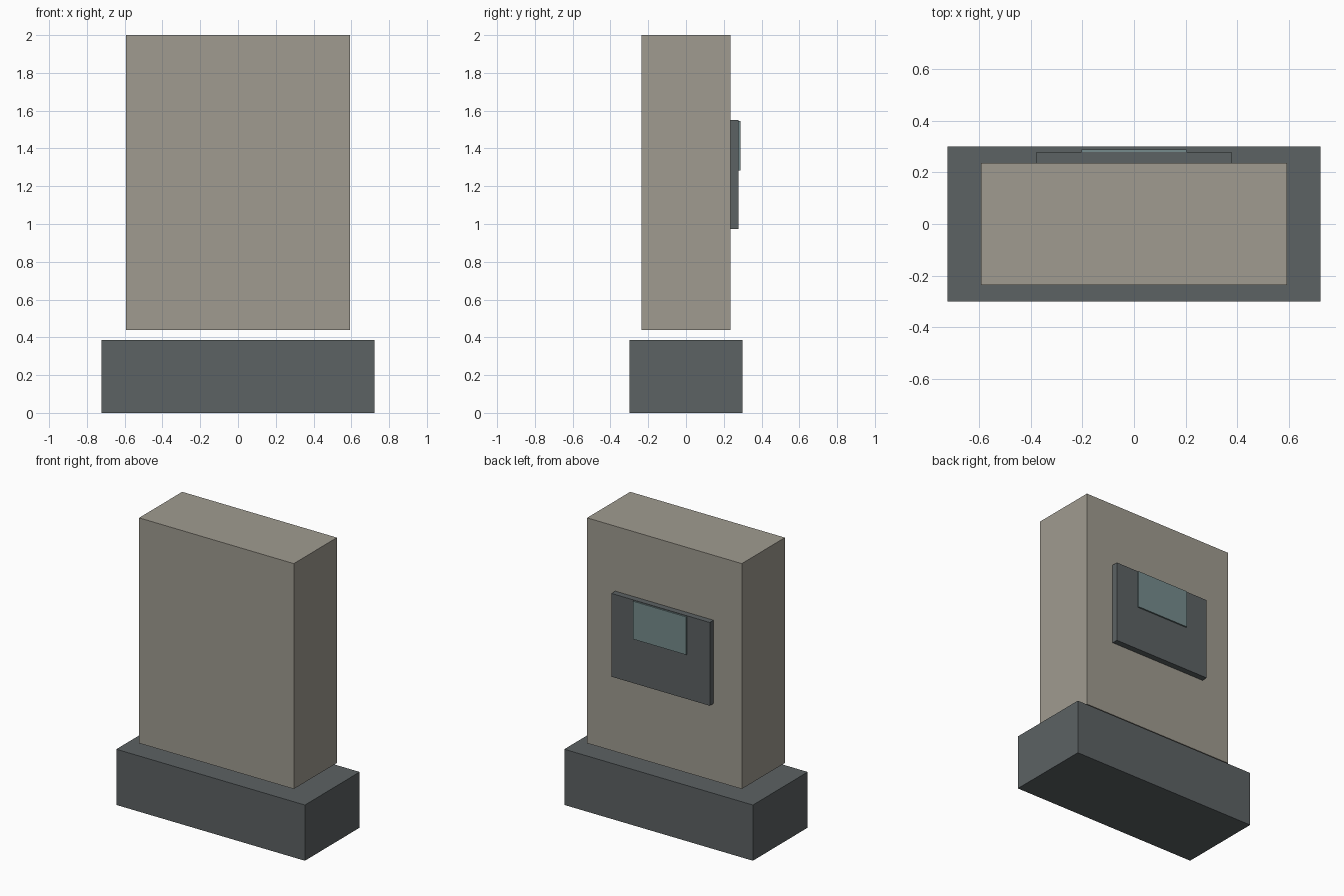
import bpy

if "Cube" in bpy.data.objects:
    bpy.data.objects.remove(bpy.data.objects["Cube"])


def material(name, color):
    mat = bpy.data.materials.new(name)
    mat.diffuse_color = (*color, 1)
    mat.use_nodes = True
    mat.node_tree.nodes["Principled BSDF"].inputs["Base Color"].default_value = mat.diffuse_color
    return mat


def box(name, lo, hi, mat):
    """Axis-aligned box between two opposite corners."""
    bpy.ops.mesh.primitive_cube_add(size=1, location=[(a + b) / 2 for a, b in zip(lo, hi)])
    obj = bpy.context.object
    obj.name = name
    obj.scale = [b - a for a, b in zip(lo, hi)]
    bpy.ops.object.transform_apply(location=False, rotation=False, scale=True)
    obj.data.materials.append(mat)
    return obj


stone = material("stone", (0.35, 0.33, 0.28))
dark = material("dark_grey", (0.107, 0.122, 0.126))
teal = material("teal_grey", (0.18, 0.26, 0.265))

# Plinth, with the slab floating just above it
box("base", (-0.723, -0.30, 0), (0.723, 0.30, 0.386), dark)
box("slab", (-0.593, -0.236, 0.438), (0.593, 0.236, 2.0), stone)

# Raised panel on the back, with a thin plate at its upper edge
box("back_panel", (-0.377, 0.236, 0.973), (0.377, 0.278, 1.55), dark)
box("panel_plate", (-0.203, 0.278, 1.283), (0.203, 0.288, 1.546), teal)
